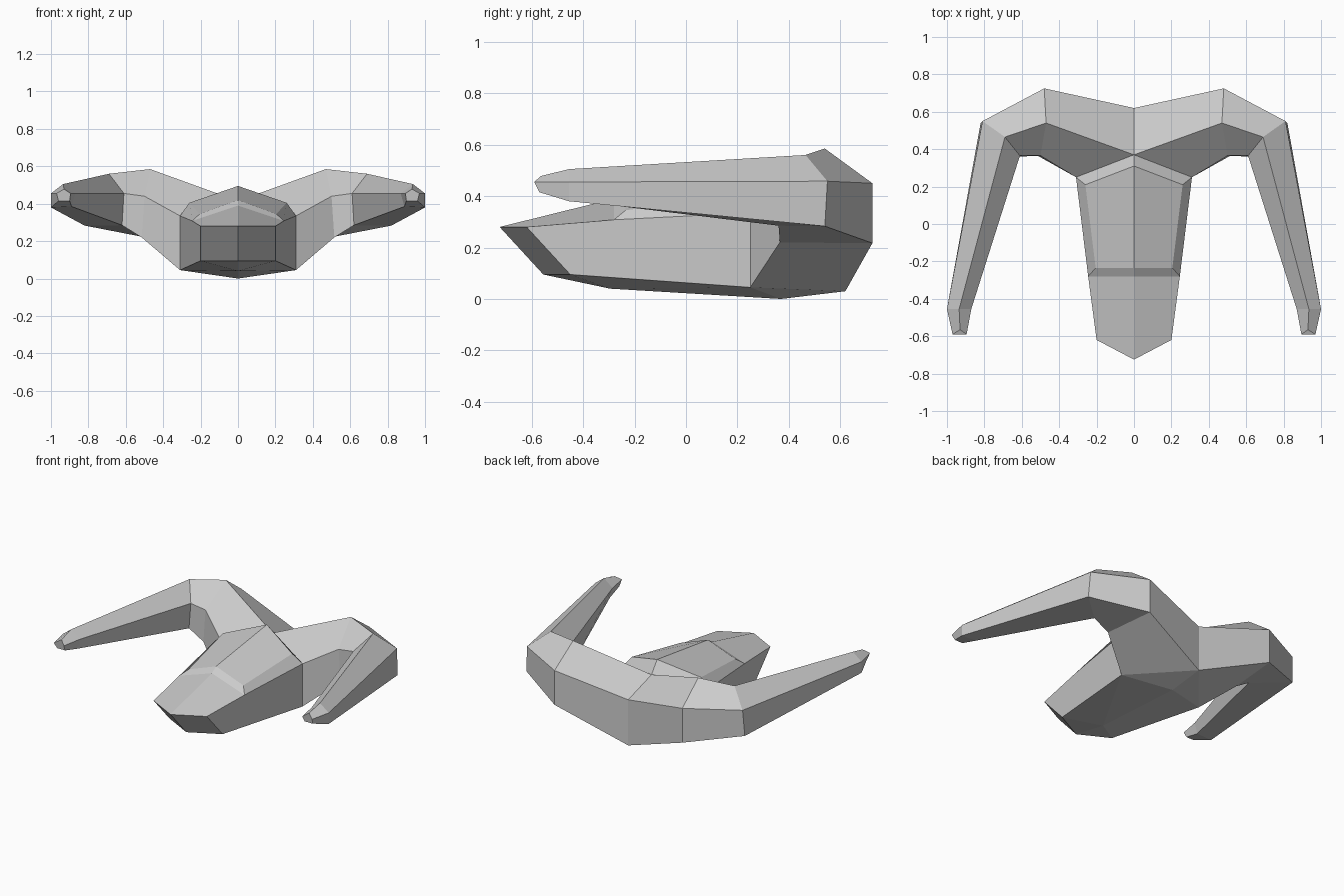
import bpy
import bmesh

if "Cube" in bpy.data.objects:
    bpy.data.objects.remove(bpy.data.objects["Cube"], do_unlink=True)

grey = bpy.data.materials.new("plain_grey")
grey.use_nodes = True
COLOUR = (0.6, 0.6, 0.6, 1)
grey.diffuse_color = COLOUR
grey.node_tree.nodes["Principled BSDF"].inputs["Base Color"].default_value = COLOUR


def symmetric_part(name, faces):
    """Flat-shaded closed part from the faces of its +x half, mirrored across x = 0."""
    bm = bmesh.new()
    for side in (1, -1):
        for face in faces:
            bm.faces.new([bm.verts.new((side * x, y, z)) for x, y, z in face])
    bmesh.ops.remove_doubles(bm, verts=bm.verts, dist=0.001)
    bmesh.ops.recalc_face_normals(bm, faces=bm.faces)
    mesh = bpy.data.meshes.new(name)
    bm.to_mesh(mesh)
    bm.free()
    mesh.materials.append(grey)
    obj = bpy.data.objects.new(name, mesh)
    bpy.context.collection.objects.link(obj)
    return obj


# Joint between the hull and the wings
root_top = (0, 0.37, 0.415)
root_gunwale = (0.31, 0.25, 0.335)
root_chine = (0.31, 0.25, 0.045)
root_keel = (0, 0.37, 0.0)
root_cap = [root_top, root_gunwale, root_chine, root_keel]

# Hull: blunt nose, flat sides, shallow keel and raised canopy
nose_ridge, nose_keel = (0, -0.725, 0.28), (0, -0.555, 0.095)
nose_gunwale, nose_chine = (0.2, -0.62, 0.28), (0.2, -0.45, 0.095)
mid_keel = (0, -0.295, 0.04)
brow_ridge, brow_gunwale = (0, -0.28, 0.39), (0.245, -0.28, 0.308)
canopy_ridge, canopy_edge = (0, -0.235, 0.42), (0.205, -0.235, 0.345)
peak, peak_edge = (0, 0.31, 0.495), (0.26, 0.21, 0.405)

symmetric_part("hull", [
    [nose_keel, nose_chine, nose_gunwale, nose_ridge],
    [nose_ridge, nose_gunwale, brow_gunwale, brow_ridge],
    [brow_ridge, brow_gunwale, canopy_edge, canopy_ridge],
    [canopy_ridge, canopy_edge, peak_edge, peak],
    [brow_gunwale, root_gunwale, peak_edge, canopy_edge],
    [peak, peak_edge, root_gunwale, root_top],
    [nose_gunwale, nose_chine, root_chine, root_gunwale, brow_gunwale],
    [nose_keel, mid_keel, nose_chine],
    [nose_chine, mid_keel, root_chine],
    [mid_keel, root_keel, root_chine],
    root_cap,
])

# Wing sections from root to tip: top, outer upper, outer lower, inner lower, inner upper
sections = [
    [root_top, (0, 0.62, 0.34), (0, 0.62, 0.03), root_chine, root_gunwale],
    [(0.47, 0.54, 0.585), (0.48, 0.725, 0.45), (0.48, 0.725, 0.217),
     (0.515, 0.365, 0.22), (0.5, 0.365, 0.44)],
    [(0.69, 0.465, 0.56), (0.81, 0.55, 0.458), (0.82, 0.54, 0.283),
     (0.62, 0.36, 0.285), (0.61, 0.365, 0.455)],
    [(0.935, -0.455, 0.505), (1, -0.455, 0.455), (1, -0.455, 0.38),
     (0.89, -0.455, 0.385), (0.87, -0.455, 0.455)],
    [(0.93, -0.565, 0.478), (0.97, -0.59, 0.455), (0.96, -0.57, 0.415),
     (0.9, -0.57, 0.415), (0.895, -0.59, 0.455)],
]

wing_faces = [sections[-1], root_cap, [root_chine, sections[0][2], root_keel]]
for a, b in zip(sections, sections[1:]):
    for i in range(5):
        j = (i + 1) % 5
        wing_faces.append([a[i], a[j], b[j], b[i]])

symmetric_part("swept_wings", wing_faces)
